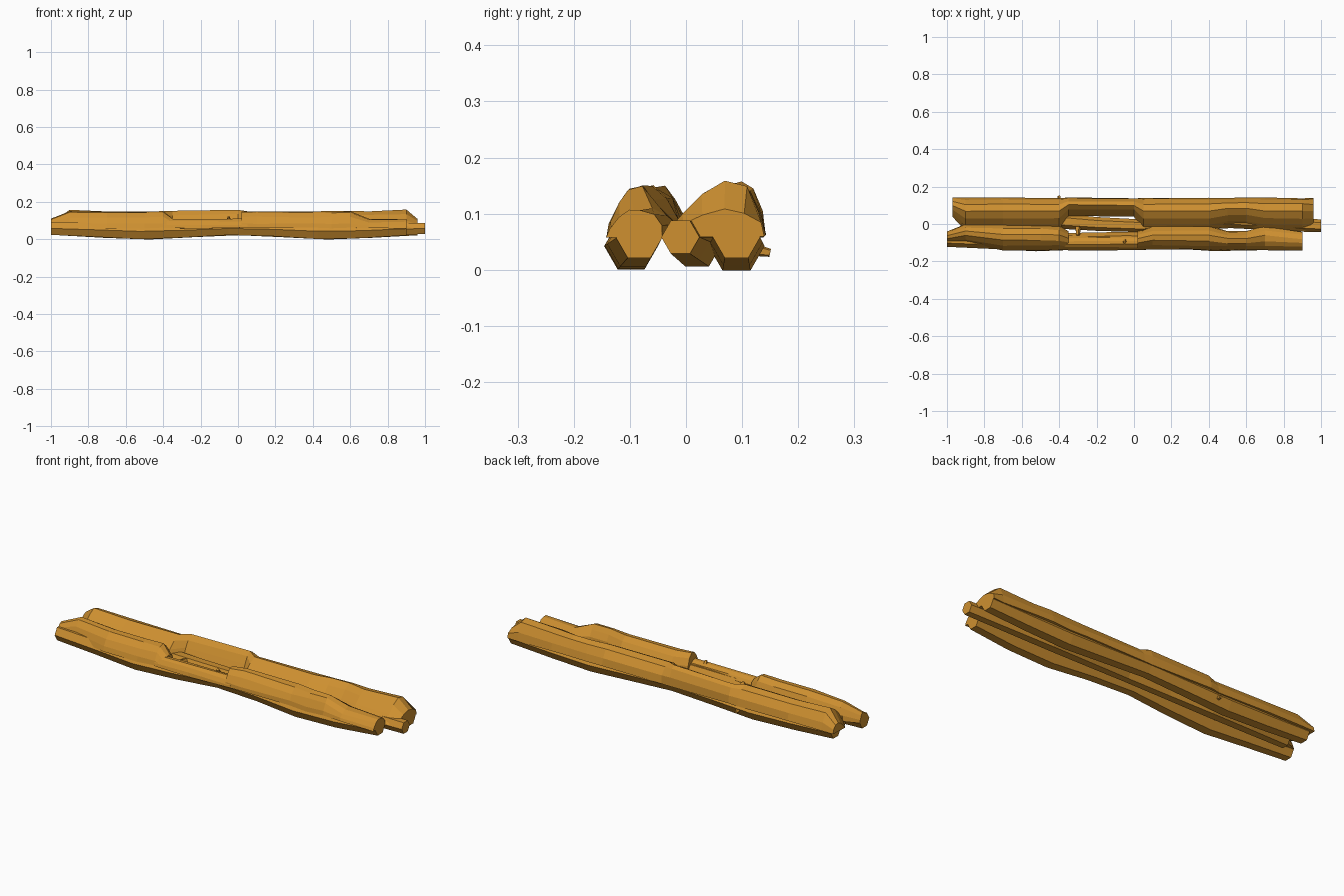
import bpy, bmesh, random
from math import sin, cos, pi, tau
from mathutils import Vector

random.seed(4)
cube = bpy.data.objects.get("Cube")
if cube:
    bpy.data.objects.remove(cube)

wood = bpy.data.materials.new("warm_wood")
wood.use_nodes = True
wood_colour = (0.62, 0.28, 0.03, 1)
wood.diffuse_color = wood_colour
wood.node_tree.nodes["Principled BSDF"].inputs["Base Color"].default_value = wood_colour


def loft(name, rings):
    """Join rings of points into one closed, flat shaded body."""
    bm = bmesh.new()
    loops = [[bm.verts.new(point) for point in ring] for ring in rings]
    for near, far in zip(loops, loops[1:]):
        for i in range(len(near)):
            bm.faces.new((near[i - 1], near[i], far[i], far[i - 1]))
    bm.faces.new(loops[0])
    bm.faces.new(loops[-1])
    bmesh.ops.recalc_face_normals(bm, faces=bm.faces)
    mesh = bpy.data.meshes.new(name)
    bm.to_mesh(mesh)
    bm.free()
    mesh.materials.append(wood)
    obj = bpy.data.objects.new(name, mesh)
    bpy.context.collection.objects.link(obj)


def circle(sides):
    """Unit circle as pairs of cosine and sine."""
    return [(cos(tau * i / sides), sin(tau * i / sides)) for i in range(sides)]


def log(name, start, end, y, sway, radius):
    """Six sided log that bends gently up, down and sideways along its length."""
    rings = []
    steps = 8
    for step in range(steps + 1):
        x = start + (end - start) * step / steps
        bend = cos(tau * x)
        width = radius - bend * 0.004
        middle = Vector((x, y + sway * bend, 0.05 + bend * 0.008))
        rings.append([middle + Vector((0, c * width, s * width))
                      for c, s in circle(6)])
    loft(name, rings)


def bark(name, lean, stations, wobble=0.003):
    """Arched slab of bark; each station is x, front edge, back edge and top.
    A lean above one moves the ridge towards the back."""
    rings = []
    points = 7
    for x, front, back, top in stations:
        ring = []
        for i in range(points + 1):
            across = (1 - cos(pi * i / points)) / 2
            rise = abs(sin(pi * across ** lean)) ** 0.6
            noise = random.uniform(-wobble, wobble)
            ring.append(Vector((x, front + (back - front) * across + noise,
                                underside + (top - underside) * rise + noise)))
        rings.append(ring)
    loft(name, rings)


def twig(name, start, end, radius):
    """Short broken twig that narrows towards its end."""
    start, end = Vector(start), Vector(end)
    turn = (end - start).to_track_quat("Z", "Y")
    loft(name, [[place + turn @ Vector((c * size, s * size, 0)) for c, s in circle(5)]
                for place, size in ((start, radius), (end, radius / 2))])


# Three logs lying side by side
log("front_log", -1, 0.9, -0.09, 0.008, 0.044)
log("middle_log", -0.92, 1, 0.005, -0.015, 0.038)
log("back_log", -0.95, 0.96, 0.09, 0, 0.046)

# Shared bark edges across the bundle and shared bark heights
rim = 0.14
hole = 0.04
valley = -0.04
gap = -0.01
underside = 0.06
low, middle, high = 0.11, 0.15, 0.16

# Wide slab over the middle and back logs, open in front at the hole and the gap
back_edges = [
    (-0.97, hole, low), (-0.9, valley, high), (-0.7, valley, middle),
    (-0.4, valley, middle), (-0.35, hole, middle), (0, hole, high),
    (0.05, valley, middle), (0.4, valley, middle), (0.5, gap, middle),
    (0.6, gap, middle), (0.7, valley, middle), (0.9, valley, high),
    (0.96, valley, low)]
bark("back_bark", 1.6, [(x, front, rim, top) for x, front, top in back_edges])

# Two shorter slabs over the front log
bark("front_left_bark", 1.1, [
    (-1, -0.1, valley, low), (-0.9, -0.1, 0, middle), (-0.7, -rim, 0, middle),
    (-0.5, -rim, 0, middle), (-0.4, -rim, gap, middle), (-0.35, -rim, valley, low)])
bark("front_right_bark", 1.1, [
    (0.02, -rim, valley, middle), (0.1, -rim, gap, middle), (0.4, -rim, gap, middle),
    (0.5, -rim, valley, middle), (0.6, -rim, valley, middle),
    (0.7, -rim, gap, low), (0.9, -rim, valley, low)])

# Thin split strip along the bare front log
strip_back = -0.06
bark("front_splinter", 1, [(x, -rim, strip_back, low) for x in (-0.4, -0.2, 0.05)])

# Broken twigs
twig("back_twig", (-0.4, 0.1, 0.04), (-0.4, 0.15, 0.03), 0.015)
twig("inner_twig", (-0.05, -0.08, 0.08), (-0.05, -0.1, 0.12), 0.015)
twig("gap_twig", (-0.3, 0, 0.06), (-0.3, -0.06, 0.08), 0.02)
